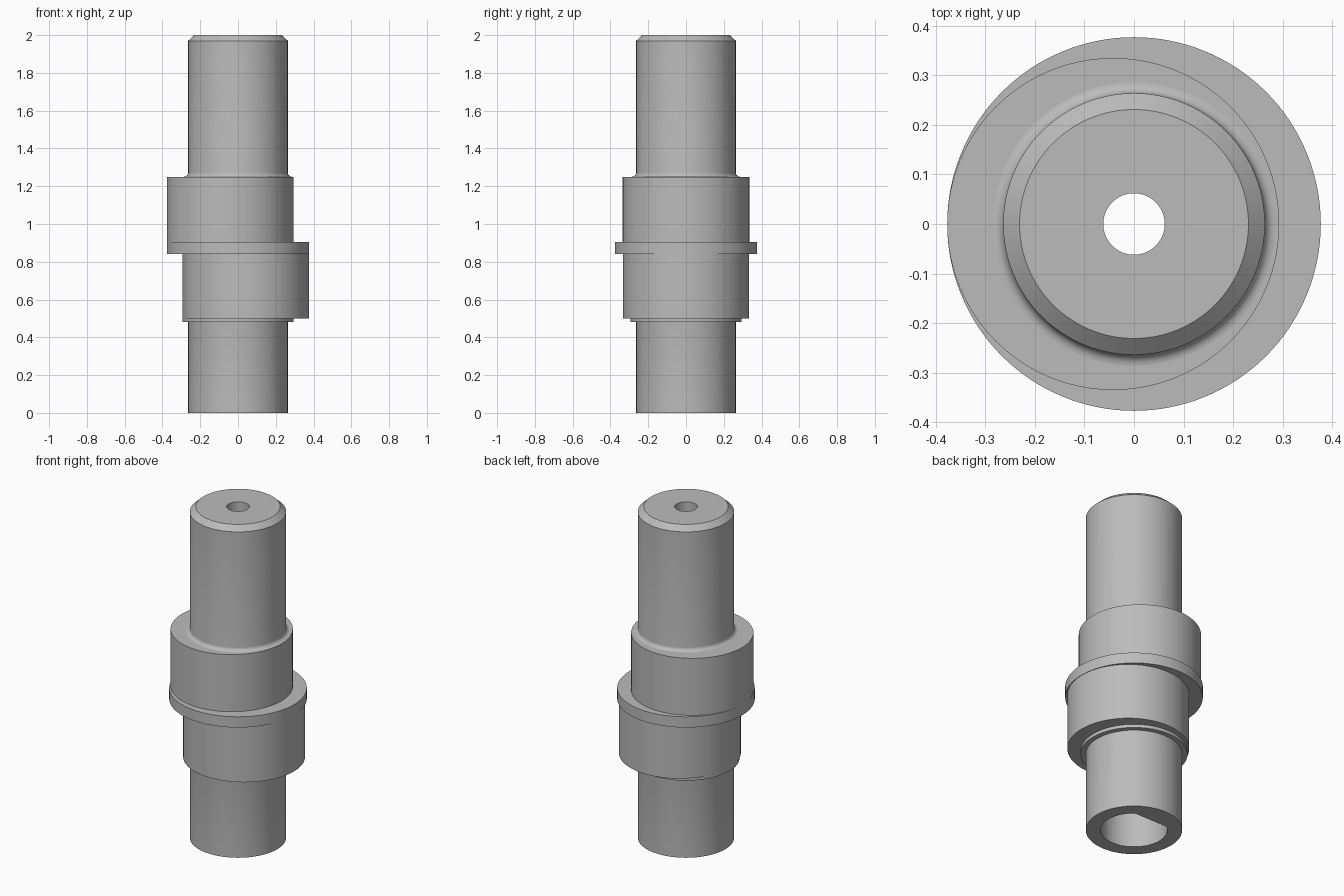
import bpy, bmesh, math

if "Cube" in bpy.data.objects:
    bpy.data.objects.remove(bpy.data.objects["Cube"])

SEG = 128
BORE_FLAT = 0.143  # the bottom socket is D-shaped, flat on the +y side

steel = bpy.data.materials.new("steel grey")
steel.diffuse_color = (0.5, 0.5, 0.5, 1)
steel.use_nodes = True
steel.node_tree.nodes["Principled BSDF"].inputs["Base Color"].default_value = steel.diffuse_color


def lathe(name, rings):
    """Closed loop of rings (radius, z, centre x, D-shaped) joined by quads."""
    bm = bmesh.new()
    loops = []
    for r, z, cx, flat in rings:
        loop = []
        for i in range(SEG):
            a = 2 * math.pi * i / SEG
            y = r * math.sin(a)
            if flat:
                y = min(y, BORE_FLAT)
            loop.append(bm.verts.new((cx + r * math.cos(a), y, z)))
        loops.append(loop)
    for k, lo in enumerate(loops):
        hi = loops[(k + 1) % len(loops)]
        for i in range(SEG):
            j = (i + 1) % SEG
            bm.faces.new((lo[i], lo[j], hi[j], hi[i]))
    bmesh.ops.recalc_face_normals(bm, faces=bm.faces)
    mesh = bpy.data.meshes.new(name)
    bm.to_mesh(mesh)
    bm.free()
    mesh.materials.append(steel)
    obj = bpy.data.objects.new(name, mesh)
    bpy.context.collection.objects.link(obj)
    bpy.context.view_layer.objects.active = obj
    bpy.ops.object.select_all(action='DESELECT')
    obj.select_set(True)
    bpy.ops.object.shade_smooth_by_angle(angle=math.radians(30))
    return obj


def collar(name, r, z0, z1, cx=0.0):
    """Ring around the shaft whose inner wall is buried in the shaft."""
    return lathe(name, [(r, z0, cx, False), (r, z1, cx, False),
                        (0.25, z1, 0, False), (0.25, z0, 0, False)])


# Shaft: fillet above the upper eccentric, chamfered top, oil hole, D socket
R, F = 0.264, 0.022
profile = [(R, 0), (R, 1.2), (R + F, 1.249)]
for i in range(7):
    a = math.pi / 2 * i / 6
    profile.append((R + F * (1 - math.sin(a)), 1.25 + F * (1 - math.cos(a))))
profile += [(R, 1.97), (0.231, 2.0), (0.062, 2.0), (0.062, 0.5)]
rings = [(r, z, 0, False) for r, z in profile]
rings += [(0.183, 0.5, 0, True), (0.183, 0, 0, True)]
lathe("shaft", rings)

# Opposed eccentrics, centre flange and thrust collar
collar("thrust_collar", 0.293, 0.48, 0.50)
collar("lower_eccentric", 0.334, 0.50, 0.84, 0.041)
collar("centre_flange", 0.377, 0.84, 0.905)
collar("upper_eccentric", 0.335, 0.905, 1.25, -0.042)
